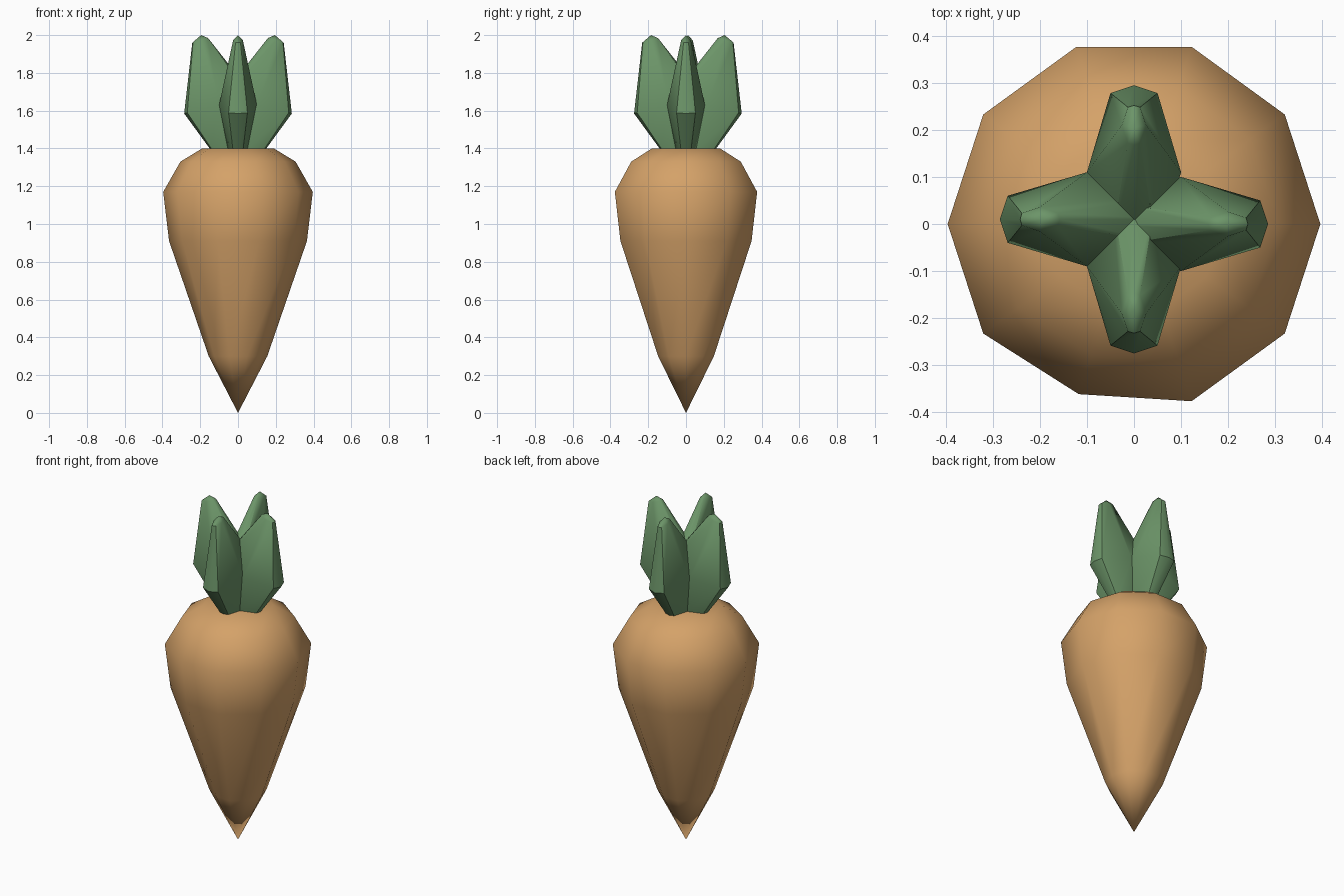
import bpy, bmesh, math
from mathutils import Matrix

if "Cube" in bpy.data.objects:
    bpy.data.objects.remove(bpy.data.objects["Cube"])


def material(name, color):
    m = bpy.data.materials.new(name)
    m.diffuse_color = (*color, 1)
    m.use_nodes = True
    m.node_tree.nodes["Principled BSDF"].inputs["Base Color"].default_value = m.diffuse_color
    return m


def loft(name, rings, mat, matrix=Matrix(), tip_first=False, tip_last=False):
    """Skin a stack of equal-sized rings; single-point rings close to a tip."""
    bm = bmesh.new()
    loops = [[bm.verts.new(p) for p in r] for r in rings]
    for a, b in zip(loops, loops[1:]):
        n = max(len(a), len(b))
        for i in range(n):
            j = (i + 1) % n
            quad = [a[i % len(a)], a[j % len(a)], b[j % len(b)], b[i % len(b)]]
            bm.faces.new(list(dict.fromkeys(quad)))
    for end in (loops[0], loops[-1]):
        if len(end) > 2:
            bm.faces.new(end)
    bmesh.ops.recalc_face_normals(bm, faces=bm.faces)
    bm.transform(matrix)
    me = bpy.data.meshes.new(name)
    bm.to_mesh(me)
    bm.free()
    ob = bpy.data.objects.new(name, me)
    bpy.context.collection.objects.link(ob)
    me.materials.append(mat)
    bpy.ops.object.select_all(action='DESELECT')
    ob.select_set(True)
    bpy.context.view_layer.objects.active = ob
    bpy.ops.object.shade_smooth_by_angle(angle=math.radians(40))
    return ob


orange = material("orange", (0.66, 0.36, 0.14))
green = material("green", (0.15, 0.30, 0.14))

# Root: ten-sided turned body, one side slightly dented
profile = [(0.155, 0.30), (0.365, 0.91), (0.396, 1.17), (0.305, 1.33), (0.19, 1.40)]
SIDES = 10


def body_ring(r, z):
    pts = []
    for i in range(SIDES):
        k = 0.96 if i == 7 - 0 else 1.0
        a = 2 * math.pi * i / SIDES
        pts.append((k * r * math.cos(a), k * r * math.sin(a), z))
    return pts


loft("root", [[(0, 0, 0)]] + [body_ring(r, z) for r, z in profile], orange)

# Leaves: tilted lozenge sections, widest near the bottom, blunt tip
section = [(1, 0), (0.91, 0.5), (0, 1), (-0.91, 0.5),
           (-1, 0), (-0.91, -0.5), (0, -1), (0.91, -0.5)]


def leaf_ring(cx, cz, rx, ry, tilt):
    return [(cx + rx * u, ry * v, cz - tilt * u) for u, v in section]


leaf_rings = [
    leaf_ring(0.05, 1.40, 0.10, 0.055, 0.0),
    leaf_ring(0.10, 1.63, 0.185, 0.10, 0.045),
    leaf_ring(0.20, 1.972, 0.042, 0.026, 0.012),
    [(0.195, 0, 2.0)],
]
leaves = {"leaf_right": (0, 0.0), "leaf_back": (90, 0.01),
          "leaf_left": (180, 0.01), "leaf_front": (270, 0.01)}
for name, (angle, shift) in leaves.items():
    loft(name, leaf_rings, green,
         Matrix.Translation((0, shift, 0)) @ Matrix.Rotation(math.radians(angle), 4, 'Z'))
